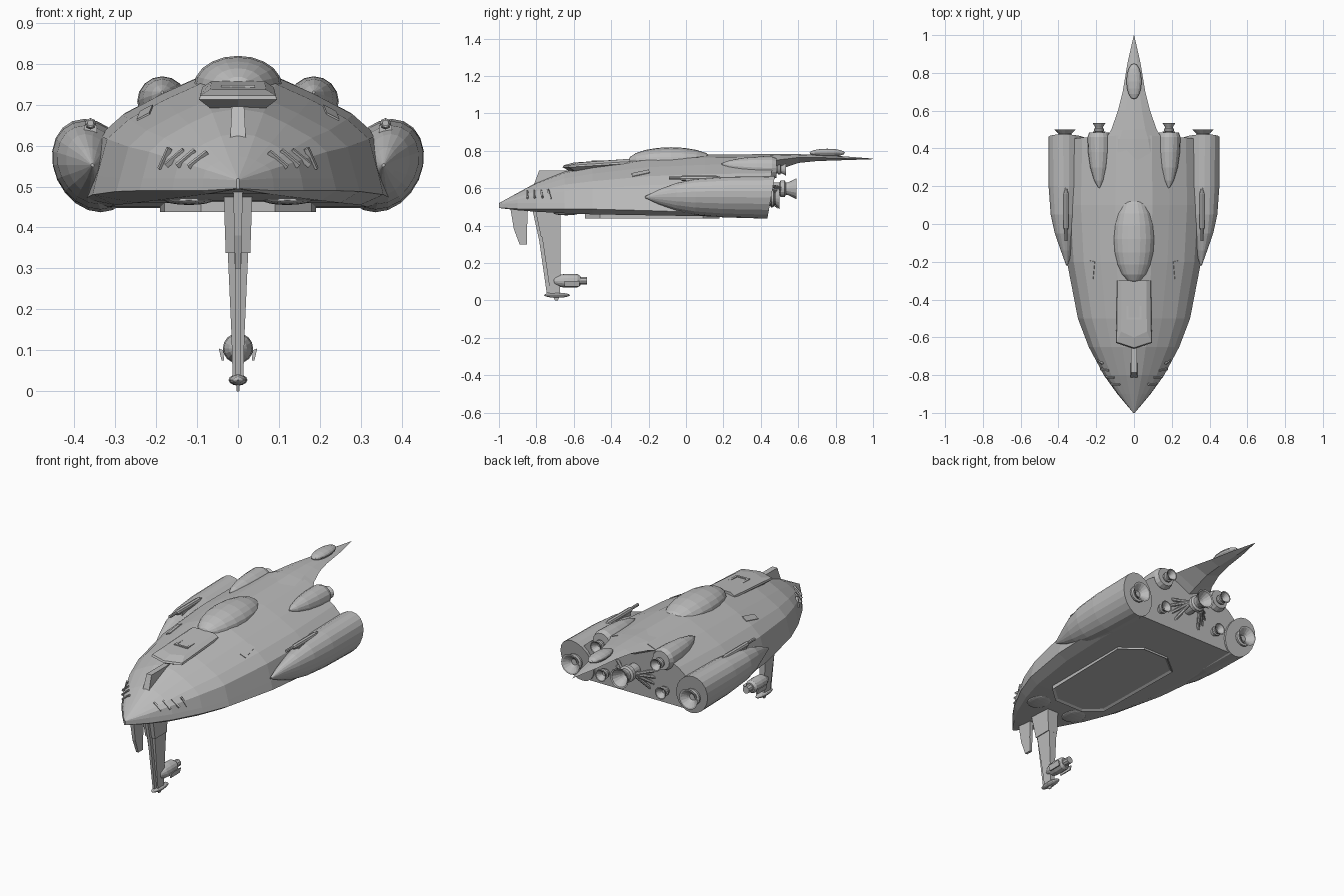
import bpy, bmesh
from math import sin, cos, pi
from mathutils import Vector, Matrix
from mathutils.bvhtree import BVHTree

if "Cube" in bpy.data.objects:
    bpy.data.objects.remove(bpy.data.objects["Cube"], do_unlink=True)

grey = bpy.data.materials.new("hull_grey")
grey.use_nodes = True
grey.diffuse_color = (0.5, 0.5, 0.5, 1)
grey.node_tree.nodes["Principled BSDF"].inputs["Base Color"].default_value = (0.5, 0.5, 0.5, 1)


def finish(name, bm):
    bmesh.ops.recalc_face_normals(bm, faces=bm.faces)
    mesh = bpy.data.meshes.new(name)
    bm.to_mesh(mesh)
    bm.free()
    mesh.materials.append(grey)
    ob = bpy.data.objects.new(name, mesh)
    bpy.context.collection.objects.link(ob)
    return ob


def loft(name, rings):
    """Skin a list of equal closed rings and cap both ends."""
    bm = bmesh.new()
    vs = [[bm.verts.new(p) for p in r] for r in rings]
    n = len(vs[0])
    for a, b in zip(vs, vs[1:]):
        for i in range(n):
            j = (i + 1) % n
            bm.faces.new((a[i], a[j], b[j], b[i]))
    bm.faces.new(vs[0])
    bm.faces.new(vs[-1])
    return finish(name, bm)


def oval(cx, y, cz, rx, rz, n=16, lean=0, slant=0):
    ring = []
    for i in range(n):
        c, s = cos(2 * pi * i / n), sin(2 * pi * i / n)
        ring.append((cx + rx * c + lean * s, y + slant * s, cz + rz * s))
    return ring


def rect(x, y0, y1, z):
    return [(-x, y0, z), (x, y0, z), (x, y1, z), (-x, y1, z)]


def tube(name, cx, cz, profile, n=16):
    return loft(name, [oval(cx, y, cz, r, r, n) for y, r in profile])


def ellipsoid(name, centre, radii, n=16):
    bm = bmesh.new()
    bmesh.ops.create_uvsphere(bm, u_segments=n, v_segments=n // 2, radius=1)
    # poles lie along y so the facets run lengthwise
    m = Matrix.Translation(centre) @ Matrix.Diagonal((*radii, 1)) @ Matrix.Rotation(pi / 2, 4, 'X')
    bmesh.ops.transform(bm, matrix=m, verts=bm.verts)
    return finish(name, bm)


def nozzle(name, cx, y, cz, r, length):
    steps = [(-0.3, 0.6), (0.35, 0.6), (0.4, 0.8), (0.55, 0.8), (0.6, 0.6),
             (0.7, 0.62), (1, 1), (0.98, 0.85), (0.7, 0.45), (0.5, 0.3)]
    return tube(name, cx, cz, [(y + length * a, r * b) for a, b in steps])


# Main hull: y, half width, ridge, rim top, rim bottom, belly
stations = [
    (-1.0, 0.004, 0.52, 0.515, 0.495, 0.494), (-0.9, 0.088, 0.575, 0.52, 0.49, 0.482),
    (-0.8, 0.16, 0.63, 0.52, 0.49, 0.474), (-0.65, 0.24, 0.69, 0.52, 0.49, 0.466),
    (-0.5, 0.297, 0.722, 0.52, 0.488, 0.46), (-0.2, 0.355, 0.765, 0.525, 0.48, 0.455),
    (0.1, 0.375, 0.78, 0.53, 0.47, 0.45), (0.45, 0.365, 0.782, 0.54, 0.46, 0.448)]
arc = [(0.26, 0.94), (0.5, 0.78), (0.75, 0.58), (0.9, 0.38), (0.97, 0)]
rings = []
for y, w, top, rim, low, belly in stations:
    half = [(w * f, rim + (top - rim) * g) for f, g in arc] + [(w, low), (w * 0.84, belly)]
    prof = [(0, top)] + half + [(-x, z) for x, z in reversed(half)]
    # the rear wall slopes forward toward the belly
    rake = 0.12 if y == stations[-1][0] else 0
    rings.append([(x, y + rake * (z - 0.62), z) for x, z in prof])
hull = loft("hull", rings)
tree = BVHTree.FromObject(hull, bpy.context.evaluated_depsgraph_get())


def plate(name, point, along, size):
    """Thin box lying on the hull, its length following a direction."""
    loc, nor, _, _ = tree.find_nearest(Vector(point))
    yy = Vector(along)
    yy = (yy - nor * yy.dot(nor)).normalized()
    m = Matrix((yy.cross(nor), yy, nor)).transposed().to_4x4()
    bm = bmesh.new()
    bmesh.ops.create_cube(bm, size=1)
    bmesh.ops.transform(bm, matrix=Matrix.Translation(loc) @ m @ Matrix.Diagonal((*size, 1)), verts=bm.verts)
    return finish(name, bm)


# Tail spike: y, half width, top, edge, underside
tail = [(0.3, 0.2, 0.78, 0.71, 0.66), (0.45, 0.15, 0.784, 0.742, 0.68), (0.5, 0.12, 0.784, 0.752, 0.70),
        (0.6, 0.085, 0.782, 0.764, 0.735), (0.7, 0.06, 0.778, 0.764, 0.745), (0.85, 0.035, 0.77, 0.76, 0.75),
        (1.0, 0.001, 0.758, 0.757, 0.755)]
loft("tail_spike", [[(0, y, t), (w * 0.5, y, (t * 3 + e) / 4), (w, y, e), (0, y, b), (-w, y, e),
                     (-w * 0.5, y, (t * 3 + e) / 4)] for y, w, t, e, b in tail])
ellipsoid("tail_pod", (0, 0.755, 0.789), (0.04, 0.095, 0.022))

# Cockpit dome, brow and nose probe
ellipsoid("dome", (0, -0.08, 0.745), (0.108, 0.23, 0.074), 20)


def brow_ring(k, z, back, front):
    return [(0.09 * k, back, z + 0.02), (0.095 * k, front + 0.03, z), (0, front, z),
            (-0.095 * k, front + 0.03, z), (-0.09 * k, back, z + 0.02)]


loft("brow", [brow_ring(0.7, 0.69, -0.3, -0.62), brow_ring(1, 0.712, -0.3, -0.66),
              brow_ring(0.97, 0.722, -0.3, -0.655), brow_ring(0.72, 0.737, -0.3, -0.6)])
for name, x, y, w, d in (("hatch_bar", 0, -0.5, 0.07, 0.012), ("hatch_left", 0.035, -0.47, 0.012, 0.07),
                         ("hatch_right", -0.035, -0.47, 0.012, 0.07)):
    loft(name, [[(px + x, py, z) for px, py, z in rect(w / 2, y - d / 2, y + d / 2, z)] for z in (0.73, 0.748)])
loft("nose_probe", [rect(0.02, -0.82, -0.62, 0.6), rect(0.015, -0.785, -0.62, 0.695)])

# Belly panel: octagon with a raised rim
bm = bmesh.new()
outline = [(0.09, -0.54), (0.18, -0.46), (0.19, 0.09), (0.08, 0.18)]
outline += [(-x, y) for x, y in reversed(outline)]
face = bm.faces.new([bm.verts.new((x, y, 0.465)) for x, y in outline])
base = bmesh.ops.extrude_face_region(bm, geom=[face])
low = [g for g in base["geom"] if isinstance(g, bmesh.types.BMFace)]
bmesh.ops.translate(bm, vec=(0, 0, -0.027), verts=low[0].verts)
bmesh.ops.inset_region(bm, faces=low, thickness=0.015)
bmesh.ops.translate(bm, vec=(0, 0, 0.008), verts=low[0].verts)
finish("belly_panel", bm)

# Parts on both flanks
for side, s in (("left", 1), ("right", -1)):
    pod = [(-0.22, 0.355, 0.552, 0.004, 0.004), (-0.14, 0.357, 0.553, 0.03, 0.042),
           (-0.05, 0.36, 0.553, 0.058, 0.075), (0.05, 0.357, 0.553, 0.083, 0.096),
           (0.2, 0.355, 0.552, 0.096, 0.108), (0.455, 0.355, 0.551, 0.097, 0.114)]
    loft(side + "_engine_pod", [oval(s * x, y, z, rx, rz, 20, s * 0.02 * rz / 0.114, 0.02 if y > 0.4 else 0)
                                for y, x, z, rx, rz in pod])
    nozzle(side + "_pod_nozzle", s * 0.365, 0.43, 0.545, 0.057, 0.07)

    nacelle = [(0.19, 0.73, 0.003), (0.23, 0.722, 0.026), (0.3, 0.715, 0.047),
               (0.38, 0.71, 0.058), (0.46, 0.708, 0.061), (0.485, 0.708, 0.052)]
    loft(side + "_nacelle", [oval(s * 0.185, y, z, r, r) for y, z, r in nacelle])
    nozzle(side + "_upper_nozzle", s * 0.185, 0.465, 0.70, 0.034, 0.07)
    nozzle(side + "_lower_nozzle", s * 0.185, 0.43, 0.525, 0.034, 0.06)

    # Pod gun: mount, body and barrel
    tube(side + "_gun_body", s * 0.36, 0.653, [(-0.03, 0.009), (-0.02, 0.014), (0.16, 0.014), (0.19, 0.006)], 8)
    tube(side + "_gun_barrel", s * 0.36, 0.655, [(-0.09, 0.008), (-0.02, 0.008)], 8)
    loft(side + "_gun_mount", [[(x + s * 0.36, y, z) for x, y, z in rect(0.016, 0.0, 0.16, z)]
                               for z in (0.6, 0.65)])

    # Exhaust struts fanning out beside the main engine
    for i in range(4):
        a = -0.9 + 0.35 * i
        p, q = Vector((0.03 * s, 0.51, 0.6)), Vector((s * 0.13 * cos(a), 0.43, 0.6 + 0.12 * sin(a)))
        bm = bmesh.new()
        m = Matrix.Translation((p + q) / 2) @ (q - p).to_track_quat('Z', 'Y').to_matrix().to_4x4()
        bmesh.ops.create_cone(bm, cap_ends=True, segments=8, radius1=0.009, radius2=0.009,
                              depth=(q - p).length, matrix=m)
        finish(f"{side}_strut_{i + 1}", bm)

    # Bow vents, side window and belly blister
    for i in range(4):
        plate(f"{side}_vent_{i + 1}", (s * (0.1 + 0.026 * i), -0.85 + 0.04 * i, 0.568),
              (s * 0.4, 0.35, -1), (0.009, 0.058, 0.012))
    plate(side + "_window", (s * 0.22, -0.24, 0.667), (-s * 0.2, 1, 0), (0.035, 0.095, 0.008))
    ellipsoid(side + "_belly_blister", (s * 0.12, -0.64, 0.467), (0.06, 0.07, 0.012))

# Main engine under the tail
nozzle("main_nozzle", 0, 0.45, 0.597, 0.056, 0.14)

# Front fin and landing leg
loft("front_fin", [rect(0.007, -0.89, -0.85, 0.3), rect(0.009, -0.92, -0.85, 0.38), rect(0.012, -0.94, -0.845, 0.5)])
loft("leg_lower", [rect(0.013, -0.725, -0.675, 0.03), rect(0.016, -0.74, -0.672, 0.14),
                   rect(0.025, -0.77, -0.67, 0.34)])
loft("leg_upper", [rect(0.03, -0.775, -0.67, 0.338), rect(0.035, -0.805, -0.67, 0.48)])
loft("leg_spine", [rect(0.006, -0.745, -0.7, 0.04), rect(0.008, -0.785, -0.7, 0.32), rect(0.01, -0.82, -0.7, 0.48)])
ellipsoid("foot", (0, -0.69, 0.028), (0.023, 0.07, 0.014), 12)
loft("foot_pin", [rect(0.003, -0.7, -0.685, 0), rect(0.004, -0.71, -0.675, 0.02)])

# Turret on the leg
tube("turret_body", 0, 0.105, [(-0.715, 0.008), (-0.7, 0.022), (-0.67, 0.034), (-0.63, 0.037),
                               (-0.58, 0.035), (-0.565, 0.026)])
tube("turret_barrel", 0, 0.105, [(-0.57, 0.02), (-0.53, 0.02)], 10)
for side, s in (("left", 1), ("right", -1)):
    loft(side + "_turret_fin", [[(s * x, y, z) for x, z in ((0.034, 0.075), (0.04, 0.075), (0.047, 0.105), (0.036, 0.1))]
                                for y in (-0.65, -0.57)])
